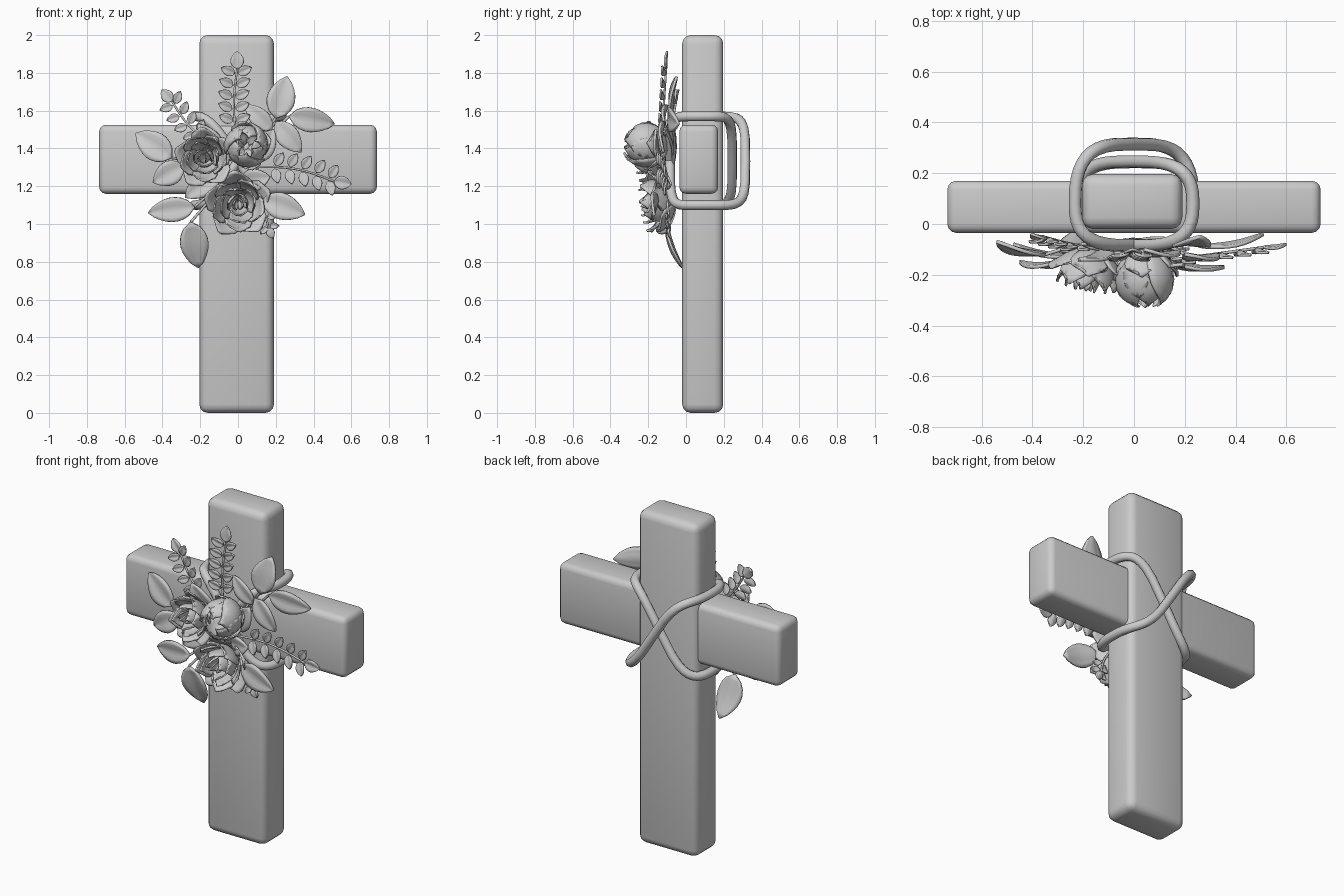
import bpy, bmesh, math
from mathutils import Vector, Matrix

cube = bpy.data.objects.get("Cube")
if cube:
    bpy.data.objects.remove(cube, do_unlink=True)

GREY = (0.6, 0.6, 0.6, 1)
mat = bpy.data.materials.new("stone_grey")
mat.use_nodes = True
mat.diffuse_color = GREY
mat.node_tree.nodes["Principled BSDF"].inputs["Base Color"].default_value = GREY


def make_object(name, bm, thickness=0):
    mesh = bpy.data.meshes.new(name)
    bmesh.ops.recalc_face_normals(bm, faces=bm.faces)
    bm.to_mesh(mesh)
    bm.free()
    mesh.materials.append(mat)
    for p in mesh.polygons:
        p.use_smooth = True
    ob = bpy.data.objects.new(name, mesh)
    bpy.context.collection.objects.link(ob)
    if thickness:
        mod = ob.modifiers.new("thickness", "SOLIDIFY")
        mod.thickness = thickness
        mod.offset = 0
    return ob


def beam(name, low, high, bevel):
    bm = bmesh.new()
    low, high = Vector(low), Vector(high)
    bmesh.ops.create_cube(bm, size=1)
    bmesh.ops.scale(bm, vec=high - low, verts=bm.verts)
    bmesh.ops.translate(bm, vec=(low + high) / 2, verts=bm.verts)
    bmesh.ops.bevel(bm, geom=bm.edges[:], offset=bevel, segments=3, profile=0.5, affect='EDGES')
    return make_object(name, bm)


def tube(name, points, radius, closed=False):
    """Round tube along a path, turned into a mesh."""
    curve = bpy.data.curves.new(name, "CURVE")
    curve.dimensions = "3D"
    curve.bevel_depth = radius
    curve.bevel_resolution = 2
    curve.use_fill_caps = True
    spline = curve.splines.new("POLY")
    spline.points.add(len(points) - 1)
    for sp, p in zip(spline.points, points):
        sp.co = (*p, 1)
    spline.use_cyclic_u = closed
    temp = bpy.data.objects.new(name + "_path", curve)
    bpy.context.collection.objects.link(temp)
    bpy.context.view_layer.update()
    mesh = bpy.data.meshes.new_from_object(temp.evaluated_get(bpy.context.evaluated_depsgraph_get()))
    bpy.data.objects.remove(temp, do_unlink=True)
    bm = bmesh.new()
    bm.from_mesh(mesh)
    bpy.data.meshes.remove(mesh)
    return make_object(name, bm)


def grid_patch(bm, rows, cols, func):
    """Sheet of quads from func(u, v), u in -1..1 across and v in 0..1 along."""
    verts = [[bm.verts.new(func(2 * c / cols - 1, r / rows)) for c in range(cols + 1)]
             for r in range(rows + 1)]
    for r in range(rows):
        for c in range(cols):
            bm.faces.new((verts[r][c], verts[r][c + 1], verts[r + 1][c + 1], verts[r + 1][c]))


def add_leaf(bm, base, tip, width, fold=0.2, arch=0.02):
    base, tip = Vector(base), Vector(tip)
    along = tip - base
    side = along.cross(Vector((0, 1, 0))).normalized()
    out = side.cross(along).normalized()
    if out.y > 0:
        out = -out

    def point(u, v):
        half = width / 2 * (0.04 + 0.96 * math.sin(math.pi * v ** 0.85) ** 0.75 if 0 < v < 1 else 0.04)
        lift = arch * math.sin(math.pi * v) - fold * half * (1 - abs(u)) ** 1.5
        return base + along * v + side * u * half + out * lift
    grid_patch(bm, 8, 6, point)


def add_petals(bm, frame, count, radius, reach, stretch, curl, spread, turn):
    """Ring of cupped petals; reach is the angle climbed from the base pole."""
    for i in range(count):
        middle = turn + 2 * math.pi * i / count

        def point(u, v):
            phi = 0.15 + (reach - 0.15) * v * (1 - 0.12 * u * u)
            shape = math.sqrt(max(0.03, 1 - v ** 5))
            angle = middle + u * spread * shape
            r = radius * (math.sin(phi) + curl * v ** 3 + 0.07 * u)
            h = radius * stretch * (1 - math.cos(phi)) - curl * radius * 0.5 * v ** 5
            return frame @ Vector((r * math.cos(angle), r * math.sin(angle), h))
        grid_patch(bm, 7, 8, point)


def flower(name, base, axis, layers):
    frame = Matrix.Translation(base) @ Vector(axis).to_track_quat("Z", "Y").to_matrix().to_4x4()
    bm = bmesh.new()
    for layer in layers:
        add_petals(bm, frame, *layer)
    return make_object(name, bm, 0.008)


def rose_layers(size):
    return [(5, size, 1.45, 1.0, 0.18, 0.75, 0.3),
            (5, size * 0.8, 1.75, 1.25, 0.12, 0.75, 0.9),
            (4, size * 0.58, 1.95, 1.55, 0.08, 0.9, 0.2),
            (3, size * 0.36, 2.1, 2.3, 0, 1.2, 0.6),
            (2, size * 0.18, 2.1, 4.5, 0, 1.6, 0)]


def sprig(name, base, tip, pairs, size, start=0.3, bend=0.02):
    """Thin stem with paired leaflets and one at the end."""
    base, tip = Vector(base), Vector(tip)
    along = (tip - base).normalized()
    side = along.cross(Vector((0, 1, 0))).normalized()
    neck = tip - along * size

    def on_stem(t):
        return base.lerp(neck, t) + side * bend * math.sin(math.pi * t)
    tube(name + "_stem", [on_stem(i / 8) for i in range(9)], 0.006)
    bm = bmesh.new()
    add_leaf(bm, neck, tip, size * 0.75, 0.3, 0.01)
    for i in range(pairs):
        root = on_stem(start + (0.93 - start) * i / max(1, pairs - 1))
        for sign in (1, -1):
            way = (side * sign + along * 0.45 + Vector((0, -0.25, 0))).normalized()
            add_leaf(bm, root + way * 0.01, root + way * (size * 0.85 + 0.01), size * 0.55, 0.3, 0.008)
    make_object(name + "_leaflets", bm, 0.01)


# Cross
beam("upright_beam", (-0.205, -0.02, 0), (0.19, 0.197, 2), 0.045)
beam("cross_beam", (-0.735, -0.035, 1.16), (0.735, 0.17, 1.525), 0.035)

# Two slanted rope loops that cross behind the upright
for name, slope, back in (("rope_loop_outer", -1, 0.315), ("rope_loop_inner", 1, 0.245)):
    path = []
    for i in range(40):
        a = 2 * math.pi * i / 40
        c, s = math.cos(a), math.sin(a)
        x = 0.232 * math.copysign(abs(c) ** 0.6, c)
        mid = 0.08
        y = mid + (back - mid if s > 0 else mid + 0.085) * math.copysign(abs(s) ** 0.75, s)
        z = 1.335 + slope * 0.235 * math.sin(math.pi / 2 * max(-1, min(1, x / 0.225)))
        path.append((x, y, z))
    tube(name, path, 0.026, True)

# Blooms
flower("upper_rose", (-0.16, -0.1, 1.35), (-0.2, -1, 0.0), rose_layers(0.135))
flower("lower_rose", (0, -0.06, 1.12), (0, -1, -0.15), rose_layers(0.15))
flower("rose_bud", (0.04, -0.1, 1.41), (0.05, -1, 0.05),
       [(3, 0.112, 2.75, 1.05, 0, 1.1, 0.4), (3, 0.104, 2.85, 1.1, 0, 1.1, 1.4),
        (4, 0.116, 1.6, 1.0, 0.08, 0.75, 0.1)])

# Broad leaves: base, tip, width
leaves = [
    ((-0.35, -0.12, 1.35), (-0.54, -0.07, 1.48), 0.15),
    ((-0.29, -0.15, 1.31), (-0.45, -0.15, 1.22), 0.13),
    ((-0.23, -0.13, 1.09), (-0.475, -0.08, 1.06), 0.13),
    ((-0.25, -0.11, 1.01), (-0.21, -0.02, 0.77), 0.15),
    ((0.13, -0.15, 1.13), (0.355, -0.17, 1.05), 0.14),
    ((0.20, -0.08, 1.56), (0.26, -0.05, 1.78), 0.15),
    ((0.27, -0.09, 1.57), (0.51, -0.04, 1.53), 0.13),
    ((0.20, -0.12, 1.54), (0.335, -0.12, 1.38), 0.12),
    ((0.18, -0.11, 1.50), (0.04, -0.10, 1.63), 0.10),
    ((-0.10, -0.10, 1.27), (-0.28, -0.12, 1.14), 0.13),
    ((0.09, -0.13, 1.33), (0.19, -0.16, 1.50), 0.12),
    ((-0.10, -0.09, 1.35), (-0.21, -0.14, 1.53), 0.13),
    ((0.02, -0.09, 1.22), (0.17, -0.15, 1.25), 0.12),
]
bm = bmesh.new()
for base, tip, width in leaves:
    add_leaf(bm, base, tip, width)
make_object("broad_leaves", bm, 0.014)

# Leaf stems gathered behind the blooms
heart = Vector((0, -0.07, 1.3))
for i, (base, tip, width) in enumerate(leaves[:9]):
    base = Vector(base)
    path = [heart.lerp(base, t / 5) + Vector((0, 0.02 * math.sin(math.pi * t / 5), 0)) for t in range(6)]
    tube(f"leaf_stem_{i + 1}", path, 0.007)

# Leafy sprigs
sprig("top_sprig", (0, -0.13, 1.42), (-0.005, -0.1, 1.915), 5, 0.095)
sprig("left_sprig", (-0.14, -0.1, 1.42), (-0.405, -0.04, 1.71), 4, 0.085)
sprig("right_sprig", (0.08, -0.15, 1.3), (0.6, -0.08, 1.21), 5, 0.095, 0.25, 0.03)
sprig("lower_sprig", (0.1, -0.1, 1.12), (0.185, -0.08, 0.925), 2, 0.06, 0.6, 0.01)
